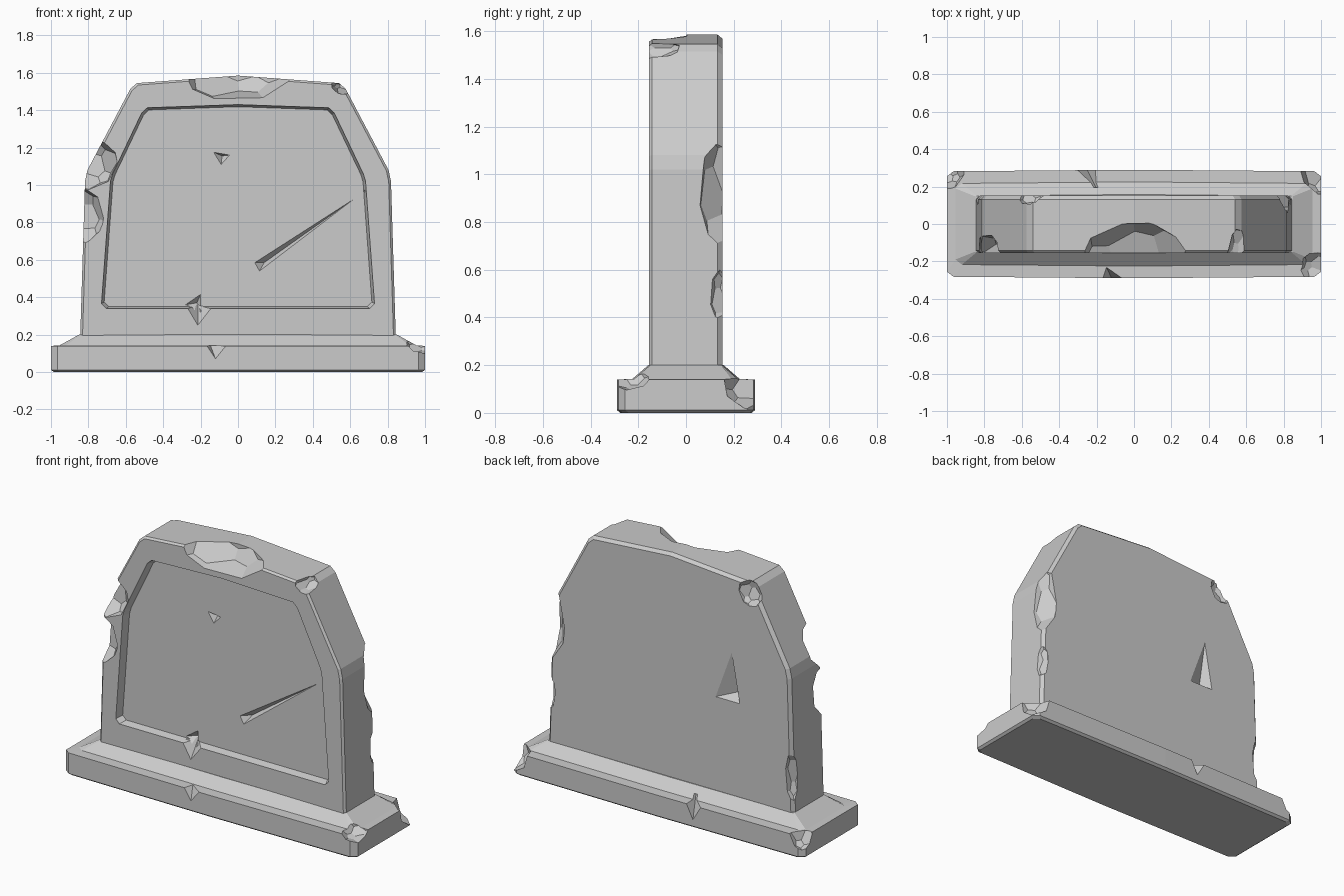
import bpy, bmesh, random
from mathutils import Vector, Matrix

if "Cube" in bpy.data.objects:
    bpy.data.objects.remove(bpy.data.objects["Cube"])

random.seed(4)


def make_object(name, bm):
    bmesh.ops.recalc_face_normals(bm, faces=bm.faces)
    me = bpy.data.meshes.new(name)
    bm.to_mesh(me)
    bm.free()
    ob = bpy.data.objects.new(name, me)
    bpy.context.collection.objects.link(ob)
    return ob


def loft(name, rings):
    """Closed solid skinned through rings that have equal point counts."""
    bm = bmesh.new()
    loops = [[bm.verts.new(p) for p in r] for r in rings]
    n = len(rings[0])
    for a, b in zip(loops, loops[1:]):
        for i in range(n):
            bm.faces.new((a[i], a[(i + 1) % n], b[(i + 1) % n], b[i]))
    bm.faces.new(loops[0])
    bm.faces.new(loops[-1])
    return make_object(name, bm)


def subtract(target, cutter):
    cutter.hide_render = True
    mod = target.modifiers.new("cut", 'BOOLEAN')
    mod.operation = 'DIFFERENCE'
    mod.solver = 'EXACT'
    mod.object = cutter
    bpy.context.view_layer.objects.active = target
    bpy.ops.object.modifier_apply(modifier=mod.name)
    bpy.data.objects.remove(cutter)


def chip(target, centre, radii):
    """Faceted scoop broken out of an edge."""
    bm = bmesh.new()
    bmesh.ops.create_icosphere(bm, subdivisions=1, radius=1.06)
    bmesh.ops.bevel(bm, geom=bm.verts[:], offset=0.3, affect='VERTICES')
    bmesh.ops.rotate(bm, verts=bm.verts, cent=(0, 0, 0),
                     matrix=Matrix.Rotation(random.uniform(0, 3), 3, Vector((1, 2, 1)).normalized()))
    for v in bm.verts:
        v.co = Vector(centre) + v.co * Vector(radii)
    subtract(target, make_object("chip_cutter", bm))


def nick(target, surface, apex):
    """Three-sided gouge: outline on the surface, deepest at the apex."""
    apex = Vector(apex)
    bm = bmesh.new()
    a = bm.verts.new(apex)
    v = [bm.verts.new(apex + (Vector(p) - apex) * 1.4) for p in surface]
    bm.faces.new(v)
    for i in range(3):
        bm.faces.new((a, v[i], v[(i + 1) % 3]))
    subtract(target, make_object("nick_cutter", bm))


def arch(half, top, y, s=1.0, mid=0.85):
    """Symmetric outline in the xz plane, scaled about its middle."""
    pts = half + [(0, top)] + [(-x, z) for x, z in reversed(half)]
    return [(x * s, y, mid + (z - mid) * s) for x, z in pts]


def slab(hx, hy, z, c=0.035):
    """Rectangle with clipped corners and a slightly bowed long side."""
    q = [(hx, hy - c), (hx - c, hy - 0.008), (0, hy)]
    up = q + [(-x, y) for x, y in reversed(q[:2])]
    return [(x, y, z) for x, y in up + [(-x, -y) for x, y in up]]


# Plinth
plinth = loft("plinth", [slab(0.985, 0.275, 0), slab(1, 0.29, 0.012), slab(1, 0.29, 0.14),
                         slab(0.955, 0.225, 0.142), slab(0.85, 0.158, 0.2, 0.01)])

# Upright slab with chamfered front and back rims
outer = [(0.848, 0.1), (0.843, 0.21), (0.818, 1.02), (0.805, 1.08), (0.575, 1.515), (0.54, 1.545)]
stone = loft("headstone", [arch(outer, 1.585, -0.155, 0.985), arch(outer, 1.585, -0.143),
                           arch(outer, 1.585, 0.132), arch(outer, 1.585, 0.152, 0.978)])

# Recessed front panel
inner = [(0.705, 0.34), (0.73, 0.365), (0.682, 1.02), (0.67, 1.06), (0.515, 1.385), (0.485, 1.413)]
subtract(stone, loft("panel_cutter", [arch(inner, 1.43, -0.25), arch(inner, 1.43, -0.15),
                                      arch(inner, 1.43, -0.108, 0.98)]))

# Broken edges of the slab
for c, r in [
    ((0, -0.21, 1.64), (0.36, 0.25, 0.215)),
    ((-0.79, -0.19, 1.12), (0.16, 0.15, 0.16)),
    ((-0.86, -0.19, 0.84), (0.16, 0.14, 0.18)),
    ((0.57, -0.15, 1.535), (0.075, 0.14, 0.055)),
    ((0.87, 0.19, 0.94), (0.16, 0.155, 0.30)),
    ((0.87, 0.17, 0.50), (0.09, 0.085, 0.15)),
    ((-0.55, 0.17, 1.49), (0.09, 0.08, 0.10)),
    ((-0.86, 0.17, 0.42), (0.08, 0.08, 0.20)),
]:
    chip(stone, c, r)

# Broken corners of the plinth
for c, r in [
    ((1.02, 0.29, 0.13), (0.14, 0.15, 0.13)),
    ((0.98, -0.24, 0.16), (0.10, 0.10, 0.07)),
    ((-1.0, 0.28, 0.15), (0.10, 0.10, 0.11)),
]:
    chip(plinth, c, r)

# Gouges in the panel, its sill and the back
f, p = -0.155, -0.108
nick(stone, [(-0.13, p, 1.175), (-0.045, p, 1.16), (-0.09, p, 1.11)], (-0.085, p + 0.04, 1.155))
nick(stone, [(0.09, p, 0.585), (0.115, p, 0.54), (0.62, p, 0.925)], (0.14, p + 0.05, 0.585))
nick(stone, [(-0.28, f, 0.36), (-0.145, f, 0.34), (-0.215, f, 0.25)], (-0.215, p + 0.03, 0.36))
nick(stone, [(-0.28, p, 0.36), (-0.2, p, 0.415), (-0.2, p, 0.33)], (-0.22, p + 0.03, 0.37))
nick(stone, [(-0.42, 0.152, 1.08), (-0.31, 0.152, 0.78), (-0.475, 0.152, 0.78)], (-0.43, 0.09, 0.82))

# Gouges in the plinth rim
nick(plinth, [(-0.17, -0.29, 0.145), (-0.06, -0.29, 0.145), (-0.12, -0.29, 0.07)], (-0.15, -0.225, 0.15))
nick(plinth, [(-0.31, 0.29, 0.15), (-0.2, 0.29, 0.15), (-0.25, 0.29, 0.05)], (-0.19, 0.17, 0.17))
